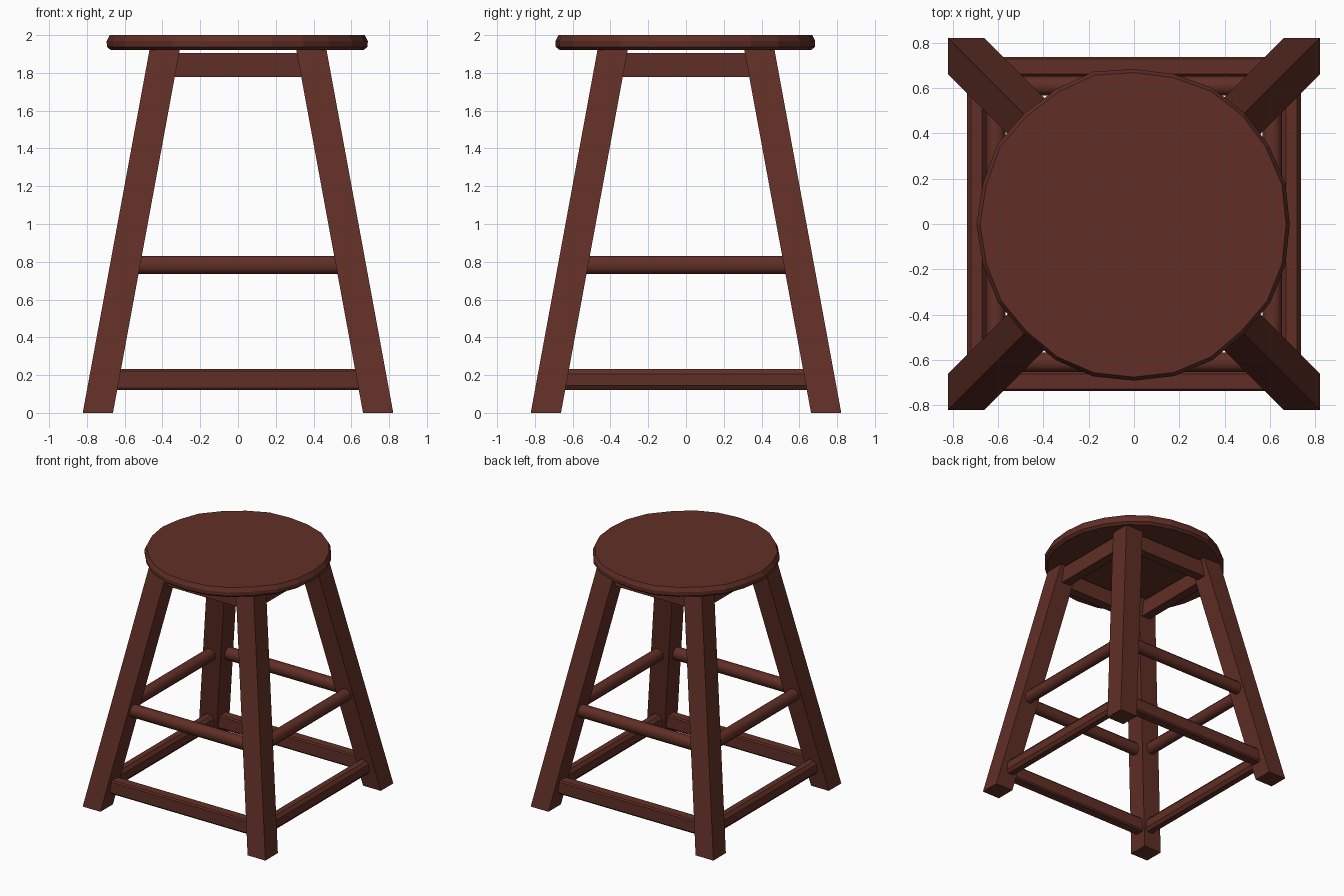
import bpy, bmesh, math, random

if "Cube" in bpy.data.objects:
    bpy.data.objects.remove(bpy.data.objects["Cube"])

random.seed(3)
wood = bpy.data.materials.new("dark red brown wood")
wood.diffuse_color = (0.118, 0.028, 0.019, 1)
wood.use_nodes = True
wood.node_tree.nodes["Principled BSDF"].inputs["Base Color"].default_value = wood.diffuse_color


def make(name, rings, smooth=None):
    """Loft a list of equal-length point rings and cap both ends."""
    bm = bmesh.new()
    rows = [[bm.verts.new(p) for p in ring] for ring in rings]
    n = len(rows[0])
    for a, b in zip(rows, rows[1:]):
        for i in range(n):
            j = (i + 1) % n
            bm.faces.new((a[i], a[j], b[j], b[i]))
    bm.faces.new(rows[0][::-1])
    bm.faces.new(rows[-1])
    bmesh.ops.recalc_face_normals(bm, faces=bm.faces)
    me = bpy.data.meshes.new(name)
    bm.to_mesh(me)
    bm.free()
    me.materials.append(wood)
    ob = bpy.data.objects.new(name, me)
    bpy.context.collection.objects.link(ob)
    if smooth:
        bpy.ops.object.select_all(action='DESELECT')
        ob.select_set(True)
        bpy.context.view_layer.objects.active = ob
        bpy.ops.object.shade_smooth_by_angle(angle=math.radians(smooth))
    return ob


# seat: round slab with a slightly uneven, hand-cut edge
N = 24
wobble = [random.uniform(-0.008, 0.006) for _ in range(N)]
rings = []
for r, z in ((0.668, 1.92), (0.69, 1.937), (0.692, 1.968), (0.676, 2.0)):
    rings.append([((r + w) * math.cos(math.tau * i / N),
                   (r + w) * math.sin(math.tau * i / N), z)
                  for i, w in enumerate(wobble)])
make("seat", rings)

# four splayed square legs
for sx, nx in ((-1, "left"), (1, "right")):
    for sy, ny in ((-1, "front"), (1, "back")):
        rings = []
        for c, z in ((0.742, 0.0), (0.388, 1.925)):
            rings.append([(sx * c + dx, sy * c + dy, z) for dx, dy in
                          ((-.08, -.08), (.08, -.08), (.08, .08), (-.08, .08))])
        make(f"{ny}_{nx}_leg", rings)


def rail(name, side, dist, half, z0, z1, depth, cut, smooth=None):
    """Bar along one side, with chamfered corners of relative size cut."""
    d, h, zc = depth / 2, (z1 - z0) / 2, (z0 + z1) / 2
    cd, ch = d * cut, h * cut
    prof = [(d, -h + ch), (d, h - ch), (d - cd, h), (-d + cd, h),
            (-d, h - ch), (-d, -h + ch), (-d + cd, -h), (d - cd, -h)]
    a = math.tau * side / 4
    rings = []
    for t in (-half, half):
        rings.append([(t * math.cos(a) + (dist + o) * math.sin(a),
                       t * math.sin(a) - (dist + o) * math.cos(a), zc + u)
                      for o, u in prof])
    make(name, rings, smooth)


# aprons, middle rungs and bottom stretchers on all four sides
for k, s in enumerate(("front", "right", "back", "left")):
    rail(s + "_apron", k, 0.40, 0.36, 1.778, 1.905, 0.08, 0.06)
    rail(s + "_rung", k, 0.61, 0.575, 0.735, 0.83, 0.085, 0.55, 50)
    rail(s + "_stretcher", k, 0.695, 0.68, 0.12, 0.232, 0.085,
         0.2 if k % 2 == 0 else 0.45)
